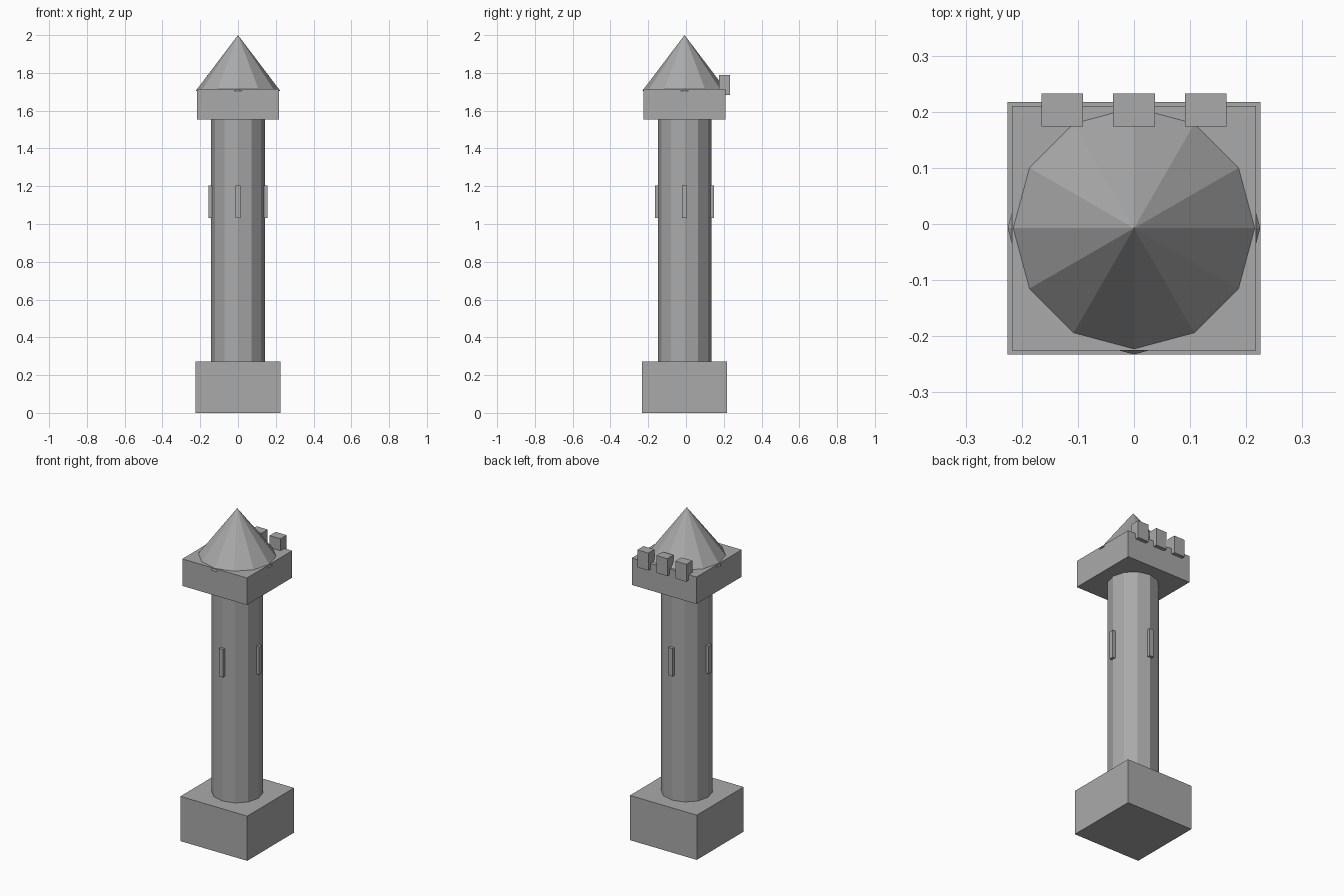
import bpy
from math import cos, sin, pi

cube = bpy.data.objects.get("Cube")
if cube:
    bpy.data.objects.remove(cube, do_unlink=True)

CY = -0.0075  # the tower axis sits slightly forward of the merlons

stone = bpy.data.materials.new("grey_stone")
stone.use_nodes = True
colour = (0.4, 0.4, 0.4, 1)
stone.diffuse_color = colour
stone.node_tree.nodes["Principled BSDF"].inputs["Base Color"].default_value = colour


def finish(name):
    obj = bpy.context.object
    obj.name = name
    obj.data.materials.append(stone)
    return obj


def box(name, x, y, z0, z1, width, depth, turn=0):
    bpy.ops.mesh.primitive_cube_add(size=1, location=(x, y, (z0 + z1) / 2),
                                    rotation=(0, 0, turn))
    bpy.context.object.scale = (width, depth, z1 - z0)
    return finish(name)


# Square base and parapet block
box("base", 0, CY, 0, 0.272, 0.45, 0.45)
box("parapet", 0, CY, 1.552, 1.716, 0.435, 0.435)

# Twelve-sided shaft
bpy.ops.mesh.primitive_cylinder_add(vertices=12, radius=0.142, depth=1.28,
                                    location=(0, CY, 0.272 + 0.64))
finish("shaft")

# Pointed roof, its rim sunk slightly into the parapet
bpy.ops.mesh.primitive_cone_add(vertices=12, radius1=0.225, depth=0.297,
                                location=(0, CY, 2 - 0.1485))
finish("roof")

# Slit windows on the four sides
for i, side in enumerate(("front", "left", "back", "right")):
    a = -pi / 2 + i * pi / 2
    box(side + "_window", 0.141 * cos(a), CY + 0.141 * sin(a),
        1.033, 1.203, 0.032, 0.028, a)

# Merlons along the back edge
for side, x in (("right", -0.128), ("middle", 0), ("left", 0.128)):
    box(side + "_merlon", x, 0.203, 1.682, 1.788, 0.074, 0.059)
